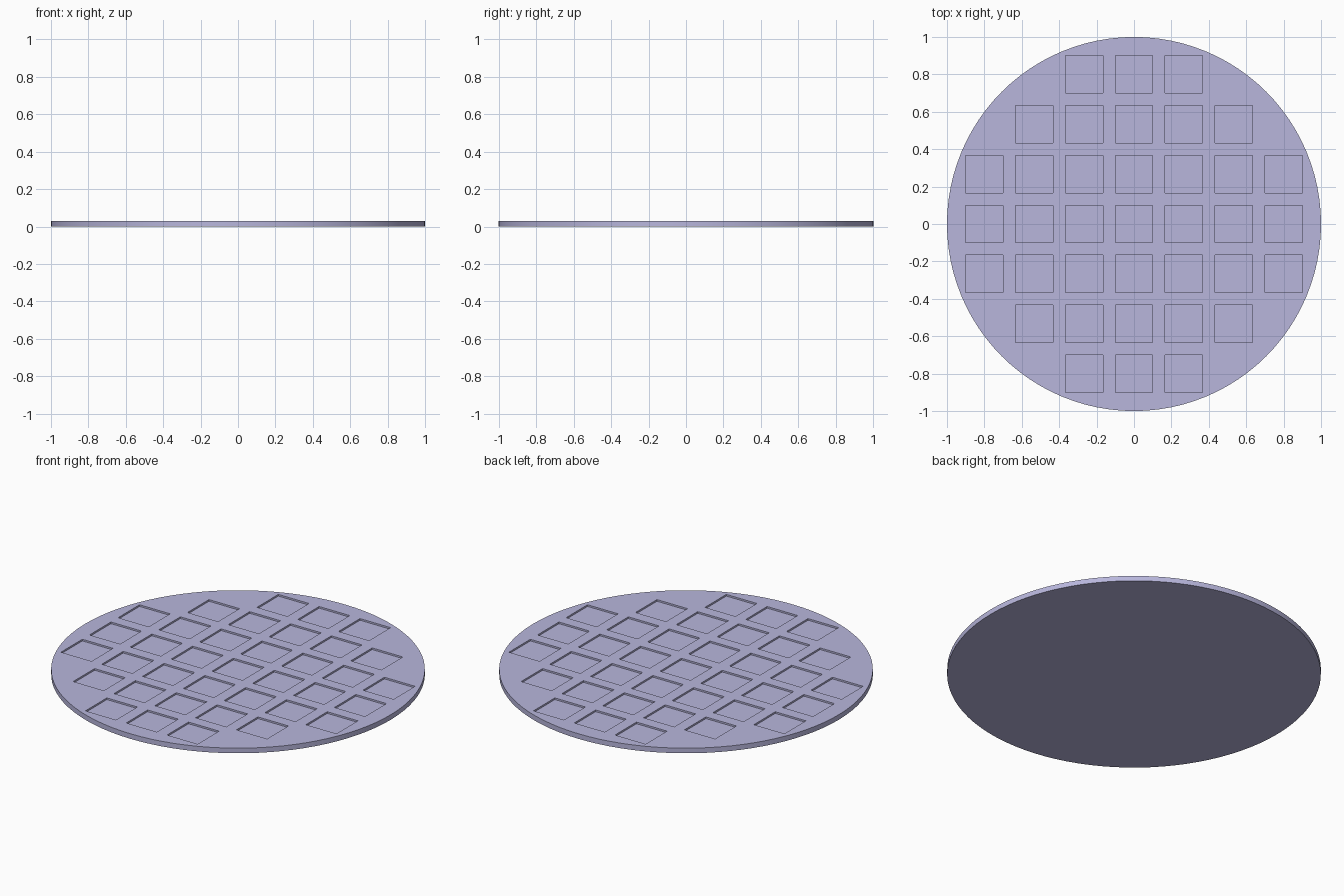
import bpy, bmesh
from mathutils import Matrix

if "Cube" in bpy.data.objects:
    bpy.data.objects.remove(bpy.data.objects["Cube"])

THICK, DEPTH = 0.03, 0.01
PITCH, POCKET = 0.2667, 0.2
# Half-width of each pocket row, in grid steps
ROWS = {-3: 1, -2: 2, -1: 3, 0: 3, 1: 3, 2: 2, 3: 1}


def make_object(name, bm):
    mesh = bpy.data.meshes.new(name)
    bm.to_mesh(mesh)
    bm.free()
    obj = bpy.data.objects.new(name, mesh)
    bpy.context.collection.objects.link(obj)
    return obj


# Thin round plate
bm = bmesh.new()
bmesh.ops.create_cone(bm, cap_ends=True, segments=96, radius1=1, radius2=1,
                      depth=THICK, matrix=Matrix.Translation((0, 0, THICK / 2)))
plate = make_object("round_plate", bm)

# Grid of square pocket cutters
bm = bmesh.new()
height = 0.04
for row, half in ROWS.items():
    for col in range(-half, half + 1):
        place = Matrix.Translation((col * PITCH, row * PITCH, THICK - DEPTH + height / 2))
        bmesh.ops.create_cube(bm, size=1, matrix=place @ Matrix.Diagonal((POCKET, POCKET, height, 1)))
cutter = make_object("pocket_cutter", bm)
cutter.hide_render = True

# Sink the pockets into the top face
cut = plate.modifiers.new("pockets", 'BOOLEAN')
cut.operation = 'DIFFERENCE'
cut.solver = 'EXACT'
cut.object = cutter
bpy.context.view_layer.objects.active = plate
plate.select_set(True)
bpy.ops.object.modifier_apply(modifier=cut.name)
bpy.data.objects.remove(cutter)

# Smooth rim with sharp edges
bpy.ops.object.shade_smooth_by_angle()

# Pale violet finish
mat = bpy.data.materials.new("pale_violet")
mat.diffuse_color = (0.48, 0.47, 0.72, 1)
mat.use_nodes = True
mat.node_tree.nodes["Principled BSDF"].inputs["Base Color"].default_value = mat.diffuse_color
plate.data.materials.clear()
plate.data.materials.append(mat)
